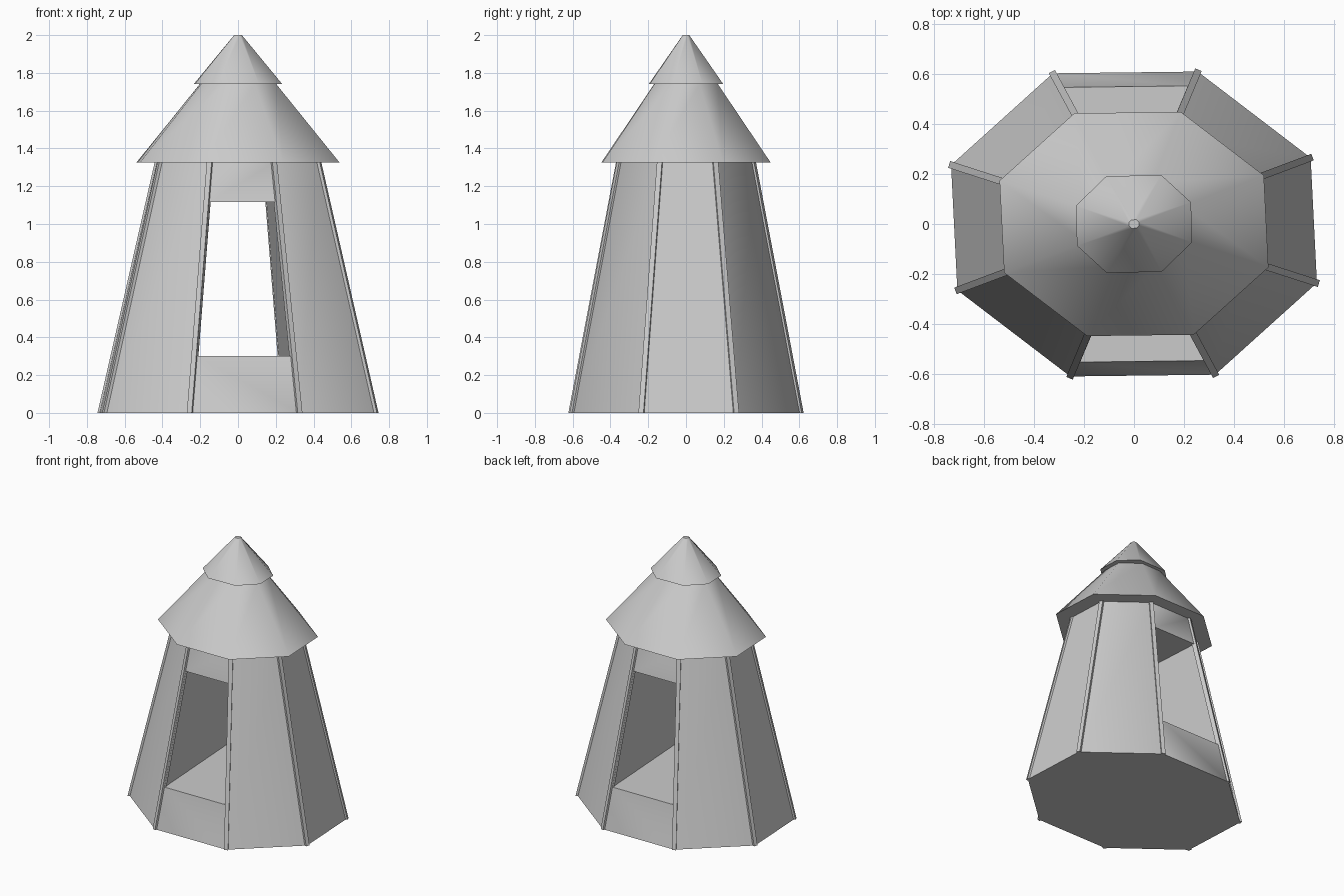
import bpy, bmesh, math
from mathutils import Vector

if "Cube" in bpy.data.objects:
    bpy.data.objects.remove(bpy.data.objects["Cube"])

# Slightly twisted, stretched octagon: half the corners, the rest are point-mirrored
def octagon(half):
    return half + [(-x, -y) for x, y in half]

WALL = octagon([(0.707, 0.265), (0.255, 0.61), (-0.325, 0.603), (-0.732, 0.236)])
CAP = octagon([(0.228, 0.087), (0.109, 0.196), (-0.111, 0.191), (-0.233, 0.073)])
EAVE_Z, CAP_Z, TOP_Z = 1.325, 1.742, 2.0
WALL_TOP = 0.587          # size of the wall outline at the eaves


def scaled(pts, s, z):
    return [(x * s, y * s, z) for x, y in pts]


def shade(obj):
    bpy.ops.object.select_all(action='DESELECT')
    obj.select_set(True)
    bpy.context.view_layer.objects.active = obj
    bpy.ops.object.shade_smooth_by_angle(angle=math.radians(48))


# Closed solid running from a bottom ring to a top ring
def loft(name, bottom, top, smooth=True):
    bm = bmesh.new()
    a = [bm.verts.new(p) for p in bottom]
    b = [bm.verts.new(p) for p in top]
    n = len(a)
    for i in range(n):
        j = (i + 1) % n
        bm.faces.new((a[i], a[j], b[j], b[i]))
    bm.faces.new(a[::-1])
    bm.faces.new(b)
    bmesh.ops.recalc_face_normals(bm, faces=bm.faces)
    mesh = bpy.data.meshes.new(name)
    bm.to_mesh(mesh)
    bm.free()
    obj = bpy.data.objects.new(name, mesh)
    bpy.context.collection.objects.link(obj)
    if smooth:
        shade(obj)
    return obj


# Tapered body with a passage cut from front to back
body = loft("tower_body", scaled(WALL, 1, 0), scaled(WALL, WALL_TOP, EAVE_Z), False)
cutter = loft("passage_cutter",
              [(-0.201, -0.8, 0.30), (0.294, -0.8, 0.30), (0.201, 0.8, 0.30), (-0.294, 0.8, 0.30)],
              [(-0.125, -0.8, 1.117), (0.225, -0.8, 1.117), (0.125, 0.8, 1.117), (-0.225, 0.8, 1.117)],
              False)
cut = body.modifiers.new("passage", 'BOOLEAN')
cut.operation = 'DIFFERENCE'
cut.solver = 'EXACT'
cut.object = cutter
bpy.context.view_layer.objects.active = body
bpy.ops.object.modifier_apply(modifier=cut.name)
bpy.data.objects.remove(cutter)
shade(body)

# Thin corner battens following the slope
for i, (x, y) in enumerate(WALL):
    out = Vector((x, y, 0)).normalized()
    side = Vector((-out.y, out.x, 0))

    def ring(s, z):
        c = Vector((x * s, y * s, z))
        return [c + out * r + side * w for r, w in
                ((0.008, -0.014), (0.008, 0.014), (-0.022, 0.014), (-0.022, -0.014))]
    loft(f"corner_batten_{i + 1}", ring(1, 0), ring(WALL_TOP, EAVE_Z))

# Two-tier roof
loft("lower_roof", scaled(WALL, 0.735, EAVE_Z), scaled(WALL, 0.275, CAP_Z))
loft("upper_roof_cap", scaled(CAP, 1, CAP_Z), scaled(CAP, 0.088, TOP_Z))
